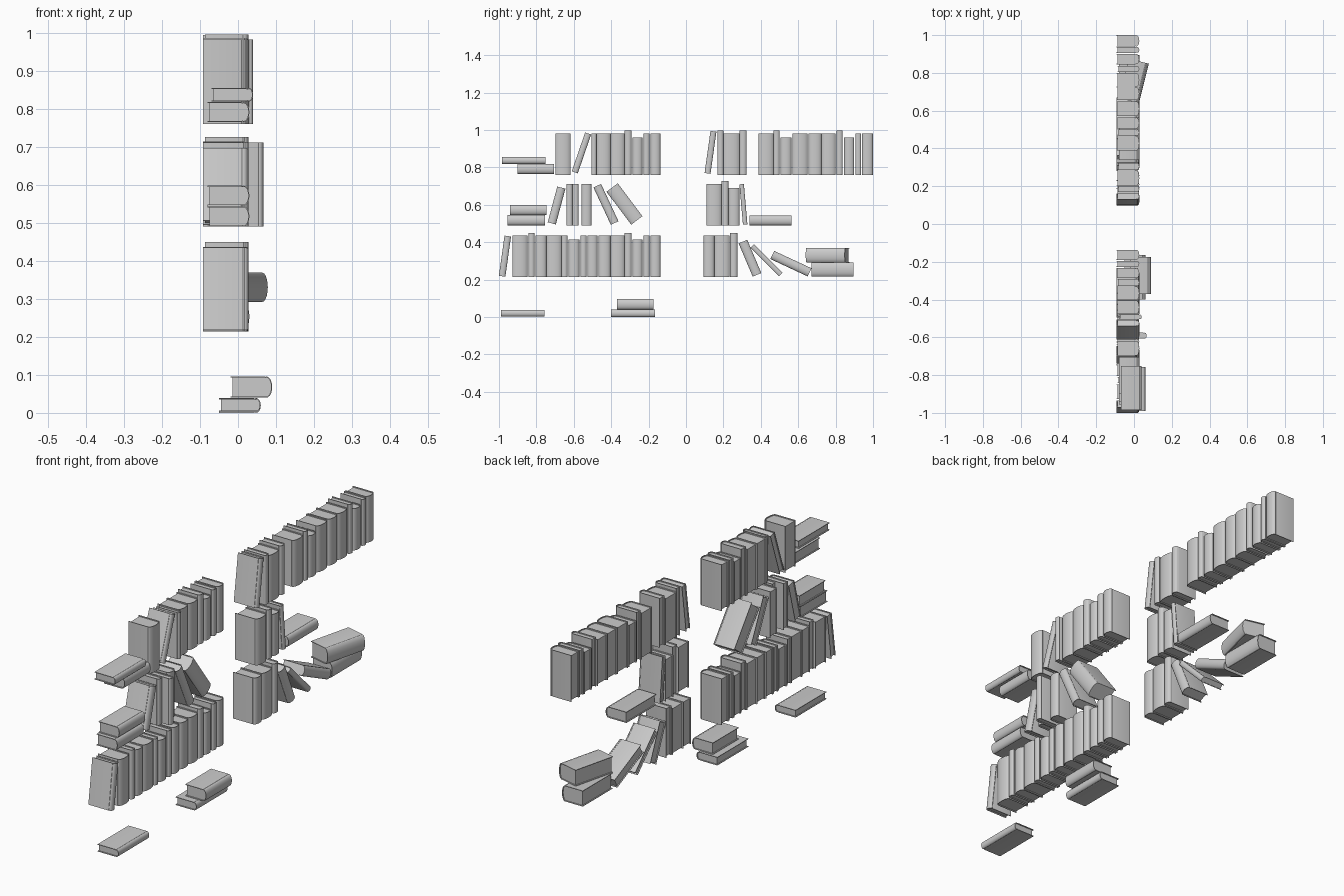
import bpy, bmesh
from math import radians, sin, cos, pi
from mathutils import Matrix

if "Cube" in bpy.data.objects:
    bpy.data.objects.remove(bpy.data.objects["Cube"])

BOARD = 0.003   # cover thickness


def profile(d, t, inset, back):
    """Half-open outline: board, hinge groove, rounded spine, groove, board."""
    b = min(0.015, t * 0.32)
    s, hy = d / 2 - b, t / 2 - inset
    half = [(back, hy), (s - 0.007, hy), (s - 0.0035, hy - 0.0012)]
    n = 10
    arc = [(s + (b - inset) * cos(pi / 2 - pi * i / n), hy * sin(pi / 2 - pi * i / n))
           for i in range(n + 1)]
    return half + arc + [(x, -y) for x, y in reversed(half)]


def book(name, y, z, length, t, lean=0, spine=0.028, depth=0.12, yaw=0):
    """Book centred at (y, z); lean tips its top towards +y, 90 lies flat."""
    bm = bmesh.new()
    h = length / 2
    # cover: C-shaped shell
    outer, inner = profile(depth, t, 0, -depth / 2), profile(depth, t, BOARD, -depth / 2)
    rings = [[bm.verts.new((x, v, k)) for x, v in pts]
             for pts, k in ((outer, -h), (outer, h), (inner, h), (inner, -h))]
    for r in range(4):
        a, c = rings[r], rings[(r + 1) % 4]
        for i in range(len(a) - 1):
            bm.faces.new((a[i], a[i + 1], c[i + 1], c[i]))
    for i in (0, -1):
        bm.faces.new([r[i] for r in rings])
    # page block, set back from the cover edges
    pts = profile(depth, t, BOARD * 0.95, -depth / 2 + 0.005)
    lo, hi = [[bm.verts.new((x, v, k)) for x, v in pts] for k in (-h + 0.005, h - 0.005)]
    bm.faces.new(lo)
    bm.faces.new(hi)
    for i in range(len(pts)):
        j = (i + 1) % len(pts)
        bm.faces.new((lo[i], lo[j], hi[j], hi[i]))
    bmesh.ops.recalc_face_normals(bm, faces=bm.faces)
    me = bpy.data.meshes.new(name)
    bm.to_mesh(me)
    bm.free()
    ob = bpy.data.objects.new(name, me)
    bpy.context.collection.objects.link(ob)
    ob.matrix_world = (Matrix.Translation((spine - depth / 2, y, z))
                       @ Matrix.Rotation(radians(yaw), 4, 'Z')
                       @ Matrix.Rotation(radians(-lean), 4, 'X'))
    ob.select_set(True)
    bpy.context.view_layer.objects.active = ob


def stand(base, y0, y1, h=0.222, spine=0.028):
    tall = h > 0.23
    book("standing_book", (y0 + y1) / 2, base + h / 2, h, y1 - y0 - 0.001, 0, spine,
         0.115 if tall else 0.12)


def lie(y0, y1, z0, z1, spine, yaw=0):
    book("lying_book", (y0 + y1) / 2, (z0 + z1) / 2, y1 - y0, z1 - z0, 90, spine, 0.11, yaw)


N, T, S = 0.222, 0.236, 0.2       # normal, tall and short books
LOW, MID, TOP = 0.214, 0.49, 0.76  # shelf levels

# group repeated at the inner end of the top-left and low-left rows
for base in (LOW, TOP):
    for y0, y1, h in ((-.468 if base == LOW else -.478, -.404, N), (-.404, -.329, N),
                      (-.329, -.291, T), (-.286, -.233, S), (-.227, -.195, N),
                      (-.19, -.137, N)):
        stand(base, y0, y1, h)

# top row
stand(TOP, -.698, -.618)
stand(TOP, -.505, -.479, N, 0.04)
for y0, y1, h in ((.168, .2, T), (.2, .286, N), (.286, .324, T), (.388, .468, N),
                  (.468, .5, T), (.505, .564, S), (.57, .65, N), (.655, .725, N),
                  (.725, .8, N), (.805, .837, T), (.845, .9, S), (.906, .937, N),
                  (.94, 1.0, N)):
    stand(TOP, y0, y1, h)
book("leaning_book", -.559, .877, .22, .034, 19)
book("leaning_book", .131, .88, .227, .032, 8)
lie(-.90, -.705, .765, .818, .03)
lie(-.985, -.752, .819, .855, .04)

# middle row
stand(MID, -.639, -.607)
stand(MID, -.607, -.575, N, 0.067)
stand(MID, -.559, -.505)
stand(MID, .11, .19)
stand(MID, .19, .227, T)
stand(MID, .227, .286, S)
book("leaning_book", -.692, .596, .198, .045, 15)
book("leaning_book", -.428, .602, .22, .045, -25)
book("leaning_book", -.329, .604, .22, .075, -37)
book("leaning_book", .307, .602, .217, .024, -5)
lie(-.955, -.755, .49, .544, .03)
lie(-.94, -.745, .545, .598, .03)
lie(.34, .565, .49, .542, .03)

# low row
for y0, y1, h in ((-.928, -.848, N), (-.842, -.81, T), (-.805, -.746, N), (-.746, -.666, N),
                  (-.666, -.634, N), (-.628, -.57, S), (-.564, -.532, N), (-.527, -.473, N),
                  (.094, .152, N), (.152, .233, N), (.235, .275, T)):
    stand(LOW, y0, y1, h)
book("leaning_book", -.968, .325, .217, .035, 8)
book("leaning_book", .342, .314, .193, .05, -23)
book("leaning_book", .430, .303, .215, .027, -45)
book("leaning_book", .561, .285, .22, .048, -65)
lie(.67, .895, .216, .291, .03)
lie(.65, .865, .292, .369, .054, -14)

# floor books
lie(-.99, -.757, .003, .038, .06)
lie(-.40, -.165, 0, .039, .06)
lie(-.37, -.175, .04, .096, .09)

bpy.ops.object.shade_smooth_by_angle(angle=radians(30))
